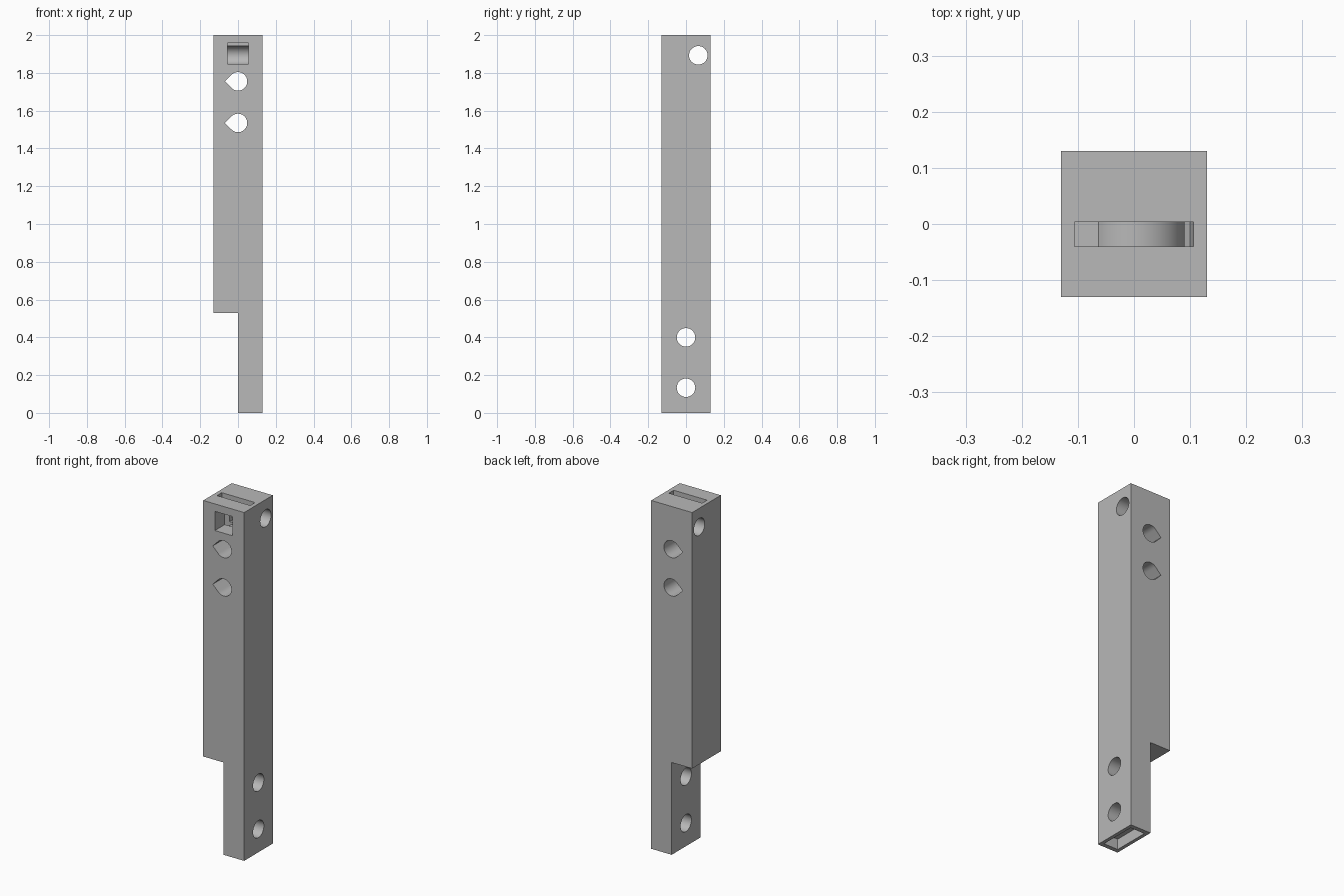
import bpy, bmesh
from math import cos, sin, pi, radians
from mathutils import Vector

cube = bpy.data.objects.get("Cube")
if cube:
    bpy.data.objects.remove(cube, do_unlink=True)

grey = bpy.data.materials.new("plain_grey")
grey.use_nodes = True
COLOUR = (0.48, 0.48, 0.48, 1)
grey.diffuse_color = COLOUR
grey.node_tree.nodes["Principled BSDF"].inputs["Base Color"].default_value = COLOUR

HALF = 0.13      # half the width of the post
HOLE_R = 0.049


def arc(cx, cz, r, start, end, steps):
    """Points on an arc, angles in degrees."""
    return [(cx + r * cos(radians(start + (end - start) * i / steps)),
             cz + r * sin(radians(start + (end - start) * i / steps)))
            for i in range(steps + 1)]


def prism(name, outline, axis, low, high):
    """Extrude an outline of (horizontal, z) points along the x or y axis."""
    bm = bmesh.new()
    place = (lambda h, z: (low, h, z)) if axis == "x" else (lambda h, z: (h, low, z))
    face = bm.faces.new([bm.verts.new(place(h, z)) for h, z in outline])
    moved = bmesh.ops.extrude_face_region(bm, geom=[face])["geom"]
    shift = Vector((high - low, 0, 0)) if axis == "x" else Vector((0, high - low, 0))
    bmesh.ops.translate(bm, vec=shift,
                        verts=[v for v in moved if isinstance(v, bmesh.types.BMVert)])
    bmesh.ops.recalc_face_normals(bm, faces=bm.faces)
    mesh = bpy.data.meshes.new(name)
    bm.to_mesh(mesh)
    bm.free()
    mesh.materials.append(grey)
    obj = bpy.data.objects.new(name, mesh)
    bpy.context.collection.objects.link(obj)
    return obj


def rect(h0, h1, z0, z1):
    return [(h0, z0), (h1, z0), (h1, z1), (h0, z1)]


# Square post with a half-width tongue at the bottom
post = prism("notched_post",
             [(0, 0), (HALF, 0), (HALF, 2), (-HALF, 2), (-HALF, 0.53), (0, 0.53)],
             "y", -HALF, HALF)

cutters = []

# Round holes from side to side
for y, z in ((0, 0.133), (0, 0.4), (0.065, 1.893)):
    cutters.append(prism("side_hole", arc(y, z, HOLE_R, 0, 352.5, 47), "x", -0.2, 0.2))

# Teardrop holes from front to back, pointing to the right
for z in (1.535, 1.755):
    teardrop = arc(0, z, HOLE_R, -135, 135, 36) + [(-HOLE_R * 2 ** 0.5, z)]
    cutters.append(prism("teardrop_hole", teardrop, "y", -0.2, 0.2))

# Square front window reaching the upper cross hole
cutters.append(prism("front_window", rect(-0.056, 0.056, 1.847, 1.957), "y", -0.2, 0.065))

# Thin top slot that wraps round the upper teardrop hole
slot = ([(-0.106, 2.05), (-0.106, 1.818)]
        + arc(0, 1.755, 0.09, 135, -20, 30)
        + arc(0, 1.755, 0.106, -20, 0, 5)
        + [(0.106, 2.05)])
cutters.append(prism("top_slot", slot, "y", -0.04, 0.004))

# Shallow recess in the foot
cutters.append(prism("foot_recess", rect(0.02, 0.11, -0.05, 0.06), "y", -0.105, 0.105))

# Cut everything out of the post
for cutter in cutters:
    cutter.hide_render = True
    mod = post.modifiers.new(cutter.name, "BOOLEAN")
    mod.operation = "DIFFERENCE"
    mod.solver = "EXACT"
    mod.object = cutter

graph = bpy.context.evaluated_depsgraph_get()
result = bpy.data.meshes.new_from_object(post.evaluated_get(graph))
post.modifiers.clear()
post.data = result
for cutter in cutters:
    bpy.data.objects.remove(cutter, do_unlink=True)

# Smooth bores with sharp rims
for obj in bpy.context.selected_objects:
    obj.select_set(False)
post.select_set(True)
bpy.context.view_layer.objects.active = post
bpy.ops.object.shade_smooth_by_angle(angle=radians(30))
